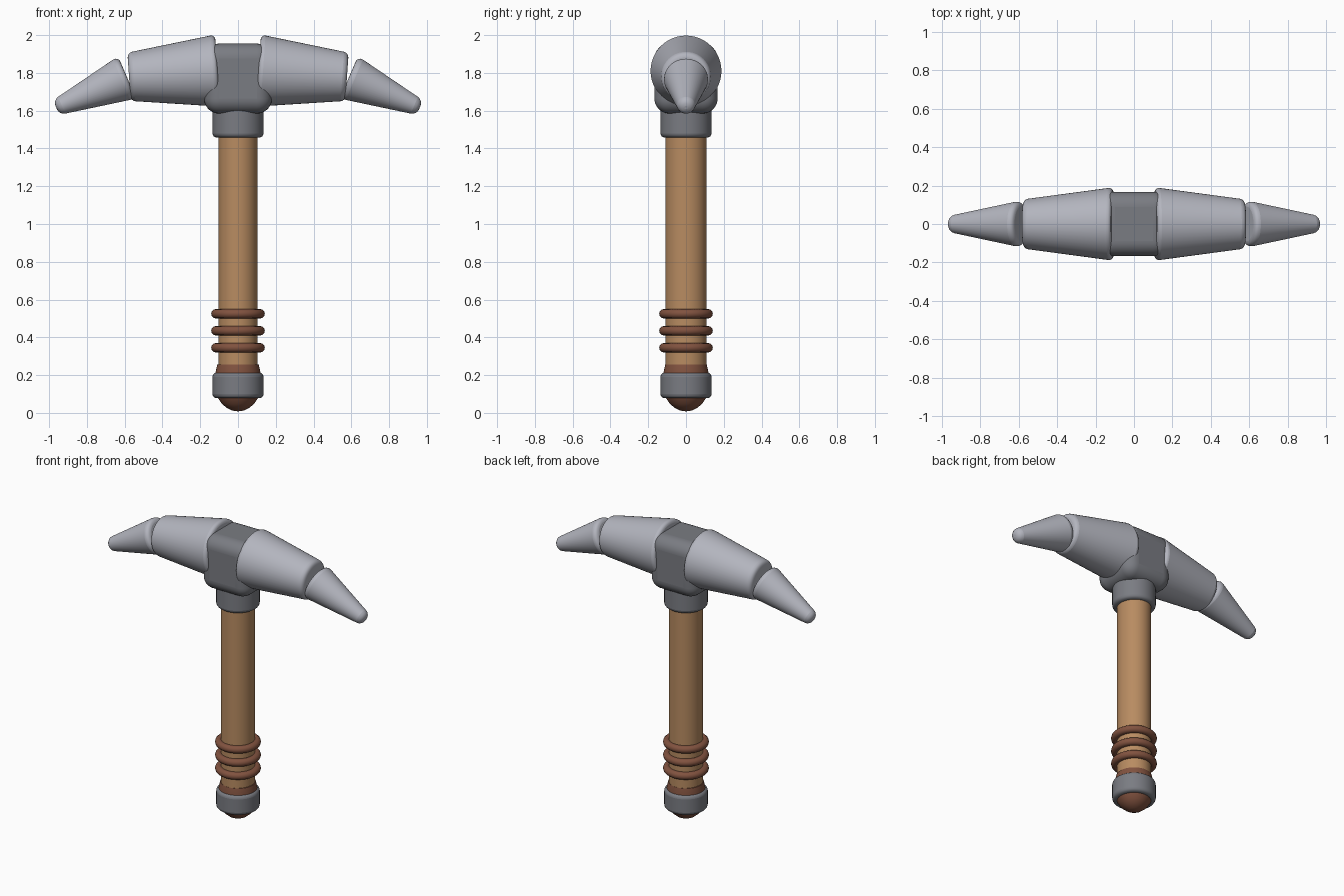
import bpy, bmesh, math
from mathutils import Vector, Matrix

if "Cube" in bpy.data.objects:
    bpy.data.objects.remove(bpy.data.objects["Cube"], do_unlink=True)


def material(name, rgb):
    m = bpy.data.materials.new(name)
    m.use_nodes = True
    m.diffuse_color = (*rgb, 1)
    m.node_tree.nodes["Principled BSDF"].inputs["Base Color"].default_value = (*rgb, 1)
    return m


STEEL = material("light steel", (0.45, 0.46, 0.515))
IRON = material("dark iron", (0.195, 0.202, 0.225))
WOOD = material("wood", (0.48, 0.26, 0.12))
LEATHER = material("brown leather", (0.22, 0.085, 0.05))


def finish(name, bm, mat, bevel=0, segments=4):
    """Turn a bmesh into a smooth object with rounded edges."""
    bmesh.ops.recalc_face_normals(bm, faces=bm.faces)
    mesh = bpy.data.meshes.new(name)
    bm.to_mesh(mesh)
    bm.free()
    mesh.materials.append(mat)
    ob = bpy.data.objects.new(name, mesh)
    bpy.context.collection.objects.link(ob)
    if bevel:
        mod = ob.modifiers.new("rounded edges", "BEVEL")
        mod.width = bevel
        mod.segments = segments
        mod.limit_method = "ANGLE"
        mod.angle_limit = math.radians(40)
    bpy.ops.object.select_all(action="DESELECT")
    ob.select_set(True)
    bpy.context.view_layer.objects.active = ob
    bpy.ops.object.shade_smooth_by_angle(angle=math.radians(40))
    return ob


def lathe(name, profile, mat, bevel=0, origin=(0, 0, 0), axis=(0, 0, 1), steps=48):
    """Spin a (radius, height) profile, then aim it along an axis."""
    bm = bmesh.new()
    verts = [bm.verts.new((r, 0, h)) for r, h in profile]
    edges = [bm.edges.new(pair) for pair in zip(verts, verts[1:])]
    bmesh.ops.spin(bm, geom=verts + edges, cent=(0, 0, 0), axis=(0, 0, 1),
                   angle=math.tau, steps=steps)
    bmesh.ops.remove_doubles(bm, verts=bm.verts, dist=1e-5)
    turn = Vector(axis).to_track_quat("Z", "Y").to_matrix().to_4x4()
    bm.transform(Matrix.Translation(origin) @ turn)
    return finish(name, bm, mat, bevel)


def cone(name, r1, r2, length, mat, bevel, origin=(0, 0, 0), axis=(0, 0, 1)):
    return lathe(name, [(0, 0), (r1, 0), (r2, length), (0, length)],
                 mat, bevel, origin, axis)


# Handle, slightly deeper than wide
handle = cone("handle", 0.104, 0.104, 1.32, WOOD, 0, (0, 0, 0.2))
handle.scale.y = 1.05

# Leather grip rings
for i, z in enumerate((0.345, 0.435, 0.525)):
    ring = [(0.117 + 0.025 * math.cos(a), 0.025 * math.sin(a))
            for a in (math.tau * k / 12 for k in range(13))]
    lathe(f"grip_ring_{i + 1}", ring, LEATHER, origin=(0, 0, z))

# Pommel with its iron band
lathe("pommel", [(0, 0.008), (0.03, 0.012), (0.06, 0.027), (0.085, 0.048),
                 (0.105, 0.078), (0.12, 0.11), (0.12, 0.21), (0.11, 0.255),
                 (0, 0.262)], LEATHER)
cone("pommel_band", 0.135, 0.135, 0.135, IRON, 0.022, (0, 0, 0.078))

# Collar and rounded head block
cone("head_collar", 0.135, 0.135, 0.18, IRON, 0.022, (0, 0, 1.458))
bm = bmesh.new()
bmesh.ops.create_cube(bm, size=1)
bm.transform(Matrix.Translation((0, 0, 1.77)) @ Matrix.Diagonal((0.36, 0.335, 0.37, 1)))
finish("head_block", bm, IRON, 0.08, 8)

# Two-piece drooping picks on both sides
for side, s in (("left", 1), ("right", -1)):
    for part, r1, r2, length, bevel, x, z, droop in (
            ("inner_pick", 0.191, 0.128, 0.47, 0.025, 0.108, 1.812, 4),
            ("pick_tip", 0.122, 0.042, 0.408, 0.032, 0.587, 1.776, 23)):
        a = math.radians(droop)
        cone(f"{side}_{part}", r1, r2, length, STEEL, bevel,
             (s * x, 0, z), (s * math.cos(a), 0, -math.sin(a)))
